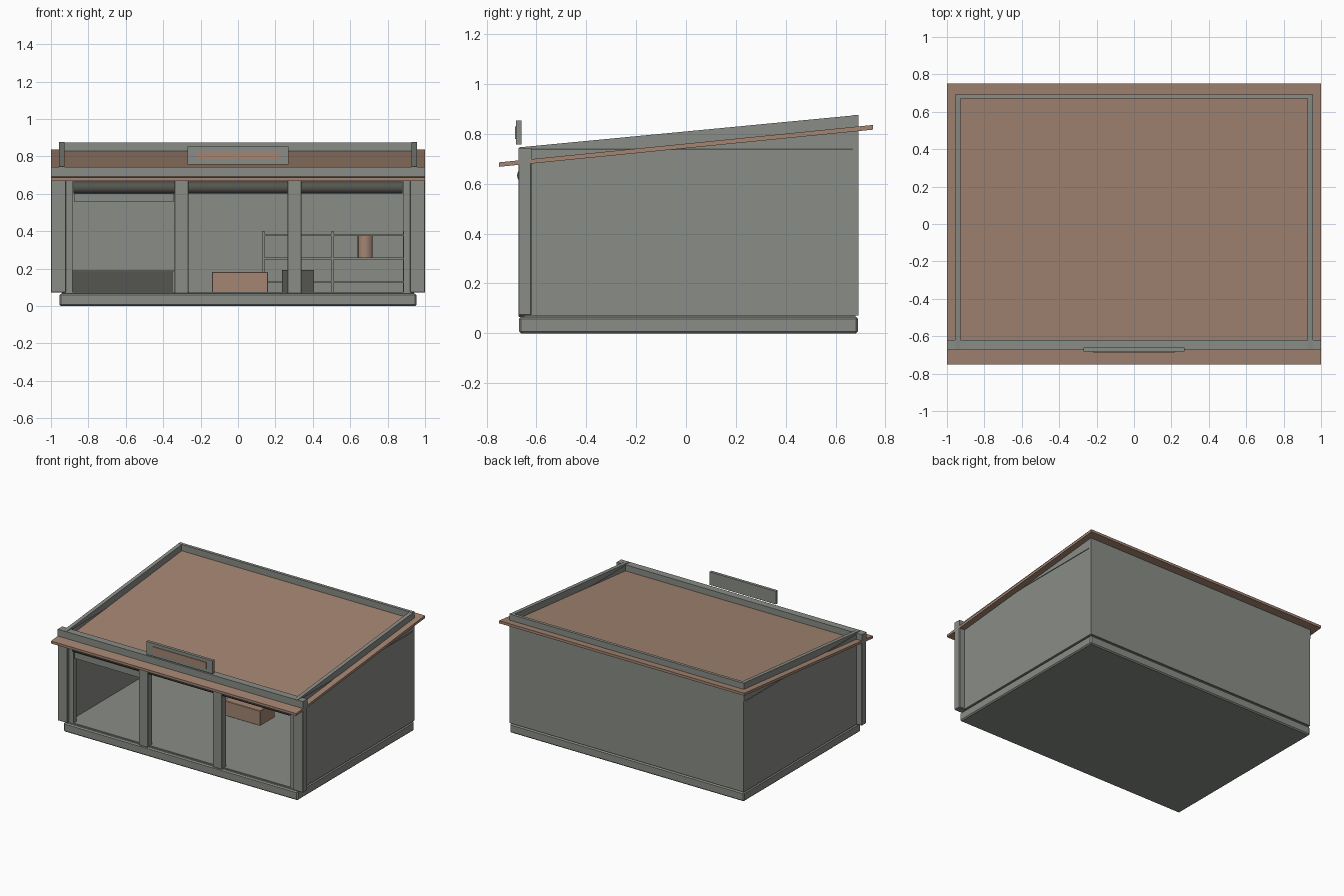
import bpy
import bmesh
import math

cube = bpy.data.objects.get("Cube")
if cube:
    bpy.data.objects.remove(cube, do_unlink=True)


def material(name, colour):
    mat = bpy.data.materials.new(name)
    mat.use_nodes = True
    mat.diffuse_color = (*colour, 1)
    bsdf = next(n for n in mat.node_tree.nodes if n.type == 'BSDF_PRINCIPLED')
    bsdf.inputs["Base Color"].default_value = (*colour, 1)
    return mat


GREY = material("warm_grey", (0.25, 0.265, 0.24))
BROWN = material("clay_brown", (0.37, 0.235, 0.17))
DARK = material("dark_grey", (0.09, 0.092, 0.08))


def finish(name, bm, mat, bevel=0):
    bmesh.ops.recalc_face_normals(bm, faces=bm.faces)
    mesh = bpy.data.meshes.new(name)
    bm.to_mesh(mesh)
    bm.free()
    mesh.materials.append(mat)
    obj = bpy.data.objects.new(name, mesh)
    bpy.context.collection.objects.link(obj)
    if bevel:
        mod = obj.modifiers.new("edge_bevel", 'BEVEL')
        mod.width = bevel
        mod.segments = 1
    return obj


def box(name, x, y, z, mat=GREY, bevel=0):
    bm = bmesh.new()
    bmesh.ops.create_cube(bm, size=1)
    for v in bm.verts:
        v.co = [(a + b) / 2 + c * (b - a) for (a, b), c in zip((x, y, z), v.co)]
    return finish(name, bm, mat, bevel)


def side_profile(name, x, points, mat):
    """Extrude a (y, z) outline between two x positions."""
    bm = bmesh.new()
    face = bm.faces.new([bm.verts.new((x[0], y, z)) for y, z in points])
    geom = bmesh.ops.extrude_face_region(bm, geom=[face])["geom"]
    moved = [g for g in geom if isinstance(g, bmesh.types.BMVert)]
    bmesh.ops.translate(bm, verts=moved, vec=(x[1] - x[0], 0, 0))
    return finish(name, bm, mat)


def cylinder(name, centre, radius, length, sides, mat, along_x=False):
    rot = (0, math.pi / 2, 0) if along_x else (0, 0, 0)
    bpy.ops.mesh.primitive_cylinder_add(vertices=sides, radius=radius, depth=length,
                                        location=centre, rotation=rot)
    obj = bpy.context.object
    obj.name = name
    obj.data.materials.append(mat)
    bpy.ops.object.shade_smooth_by_angle()


def span(a, b):
    return (min(a, b), max(a, b))


# Base and shell
box("floor_base", (-0.955, 0.955), (-0.67, 0.69), (0, 0.066), GREY, 0.008)
box("floor_deck", (-0.94, 0.94), (-0.65, 0.68), (0.06, 0.074))
box("back_wall", (-0.955, 0.955), (0.67, 0.692), (0.072, 0.875))
for side, s in (("left", 1), ("right", -1)):
    outer = span(s * 0.928, s * 0.956)
    box(side + "_wall", outer, (-0.62, 0.67), (0.072, 0.735))
    box(side + "_wall_groove", span(s * 0.928, s * 0.952), (-0.62, 0.67), (0.734, 0.743), DARK)
    side_profile(side + "_parapet", outer,
                 [(-0.67, 0.742), (0.692, 0.742), (0.692, 0.876), (-0.67, 0.746)], GREY)
    box(side + "_corner_post", span(s * 0.92, s), (-0.673, -0.62), (0.072, 0.7), GREY, 0.003)
    box(side + "_door_jamb", span(s * 0.885, s * 0.93), (-0.655, -0.62), (0.072, 0.68))
    box(side + "_middle_post", span(s * 0.265, s * 0.34), (-0.673, -0.62), (0.066, 0.7), GREY, 0.003)

# Sloped roof and front beam
side_profile("roof_panel", (-1, 1),
             [(-0.75, 0.668), (0.75, 0.817), (0.75, 0.836), (-0.75, 0.686)], BROWN)
box("front_beam", (-1, 1), (-0.673, -0.62), (0.685, 0.744))

# Sign board with inset panel
box("sign_board", (-0.27, 0.27), (-0.682, -0.66), (0.757, 0.853))
box("sign_panel", (-0.22, 0.22), (-0.687, -0.681), (0.78, 0.83), BROWN)

# Shutter rollers in each bay, one shutter partly lowered
for name, a, b in (("right", -0.88, -0.34), ("middle", -0.265, 0.265), ("left", 0.34, 0.88)):
    cylinder(name + "_shutter_roller", ((a + b) / 2, -0.646, 0.633), 0.032, b - a, 16, DARK, True)
box("lowered_shutter", (-0.875, -0.345), (-0.655, -0.635), (0.555, 0.606))

# Counter and crates
box("counter_body", (-0.885, -0.35), (0.42, 0.65), (0.072, 0.183), DARK)
box("counter_top", (-0.895, -0.345), (0.41, 0.66), (0.183, 0.193), GREY)
box("floor_crate", (-0.14, 0.16), (0.03, 0.2), (0.072, 0.182), BROWN, 0.003)
box("small_crate", (0.235, 0.405), (0.36, 0.5), (0.072, 0.193), DARK)

# Shelving rack
for i, x in enumerate((0.135, 0.505, 0.888)):
    for y in (0.5, 0.65):
        box(f"rack_upright_{i}", (x - 0.006, x + 0.006), (y - 0.006, y + 0.006), (0.072, 0.4))
for i, z in enumerate((0.13, 0.255, 0.38)):
    box(f"rack_shelf_{i}", (0.135, 0.888), (0.5, 0.65), (z - 0.005, z + 0.005))
cylinder("shelf_jar", (0.68, 0.56, 0.32), 0.04, 0.12, 12, BROWN)
